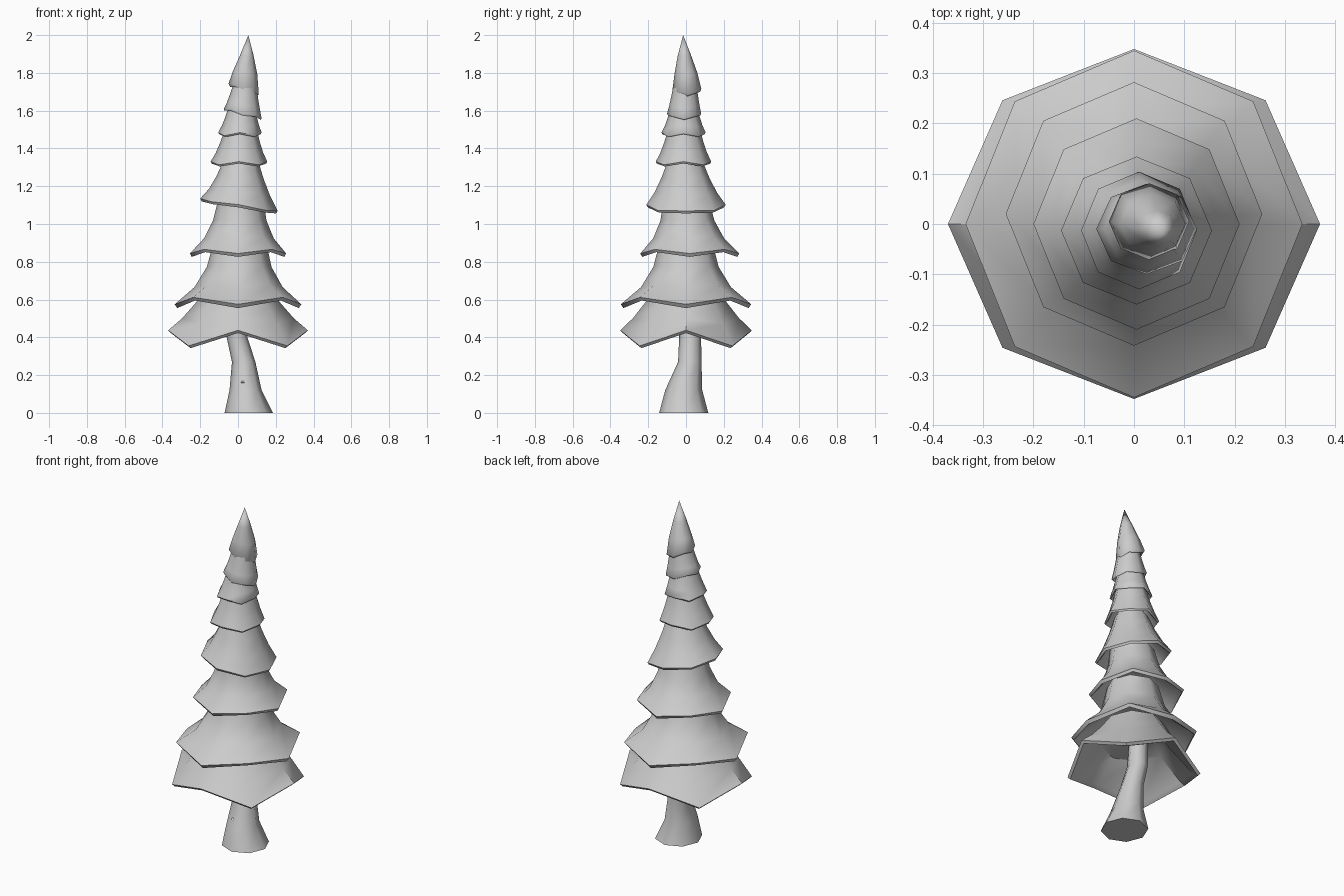
import bpy, bmesh, math
from mathutils import Vector

cube = bpy.data.objects.get("Cube")
if cube:
    bpy.data.objects.remove(cube, do_unlink=True)

grey = bpy.data.materials.new("plain grey")
grey.use_nodes = True
grey.diffuse_color = (0.6, 0.6, 0.6, 1)
grey.node_tree.nodes["Principled BSDF"].inputs["Base Color"].default_value = (0.6, 0.6, 0.6, 1)

SIDES = 8


def octagon(cx, cy, rx, ry, z, z_corner=None, tilt=0.0):
    """Eight-sided ring; z_corner is the height of the diagonal points."""
    ring = []
    for i in range(SIDES):
        a = math.tau * i / SIDES
        dx, dy = rx * math.cos(a), ry * math.sin(a)
        height = z_corner if (i % 2 and z_corner is not None) else z
        ring.append(Vector((cx + dx, cy + dy, height + tilt * dx)))
    return ring


def loft(name, rings, apex=None, angle=50):
    """Skin a list of rings, capping both ends (or ending in a point)."""
    bm = bmesh.new()
    loops = [[bm.verts.new(p) for p in ring] for ring in rings]
    for low, high in zip(loops, loops[1:]):
        for i in range(SIDES):
            j = (i + 1) % SIDES
            bm.faces.new((low[i], low[j], high[j], high[i]))
    bm.faces.new(loops[0][::-1])
    if apex:
        tip = bm.verts.new(apex)
        for i in range(SIDES):
            bm.faces.new((loops[-1][i], loops[-1][(i + 1) % SIDES], tip))
    else:
        bm.faces.new(loops[-1])
    bmesh.ops.recalc_face_normals(bm, faces=bm.faces)
    mesh = bpy.data.meshes.new(name)
    bm.to_mesh(mesh)
    bm.free()
    mesh.materials.append(grey)
    obj = bpy.data.objects.new(name, mesh)
    bpy.context.collection.objects.link(obj)
    bpy.ops.object.select_all(action="DESELECT")
    obj.select_set(True)
    bpy.context.view_layer.objects.active = obj
    bpy.ops.object.shade_smooth_by_angle(angle=math.radians(angle))
    return obj


def tier(name, rim, top, flare, apex=None):
    """Hollow skirt of branches: inner roof, lip, flared outside, neck."""
    cx, cy, rx, ry, z, z_corner, tilt = rim
    tx, ty, tr, tz = top
    rise = tz - z

    def between(t, spread):
        # ring part-way up from rim to neck; spread is how much of the rim width is left
        x, y = cx + (tx - cx) * t, cy + (ty - cy) * t
        a, b = tr + (rx - tr) * spread, tr + (ry - tr) * spread
        sag = (z_corner - z) * spread * 0.6
        return x, y, a, b, z + rise * t, z + rise * t + sag, tilt * (1 - t)

    x, y, a, b, h, hc, s = between(0.62, flare)
    rings = [
        octagon(x, y, a * 0.8, b * 0.8, h - rise * 0.15, None, s),
        octagon(cx, cy, rx * 0.88, ry * 0.88, z + rise * 0.03, z_corner + rise * 0.03, tilt),
        octagon(cx, cy, rx * 0.96, ry * 0.96, z - rise * 0.03, z_corner - rise * 0.03, tilt),
        octagon(cx, cy, rx, ry, z + rise * 0.03, z_corner + rise * 0.02, tilt),
        octagon(*between(0.3, flare + 0.32)),
        octagon(x, y, a, b, h, hc, s),
    ]
    if not apex:
        rings.append(octagon(tx, ty, tr, tr, tz))
    return loft(name, rings, apex)


# Branch tiers, bottom to top: rim (centre, radii, heights, tilt), neck, flare
tier("branches_1", (0, 0, .37, .348, .43, .35, 0), (0, 0, .16, .67), .32)
tier("branches_2", (0, 0, .335, .345, .565, .605, 0), (.01, 0, .14, .9), .16)
tier("branches_3", (0, .02, .255, .262, .835, .86, 0), (.015, 0, .12, 1.13), .16)
tier("branches_4", (.005, 0, .205, .21, 1.095, 1.09, -.16), (.015, -.005, .09, 1.34), .3)
tier("branches_5", (.005, -.013, .15, .147, 1.325, 1.31, 0), (.015, -.01, .085, 1.5), .3)
tier("branches_6", (.01, -.013, .115, .117, 1.48, 1.465, 0), (.02, -.01, .07, 1.62), .3)
tier("branches_7", (.025, -.01, .1, .09, 1.58, 1.59, -.25), (.035, -.005, .06, 1.74), .35)

# Pointed crown
crown = [
    octagon(.04, 0, .05, .05, 1.74),
    octagon(.03, .005, .07, .07, 1.7, 1.71, -.35),
    octagon(.03, .005, .08, .076, 1.715, 1.72, -.35),
    octagon(.037, 0, .065, .06, 1.8, None, -.1),
    octagon(.046, -.008, .037, .036, 1.89),
]
loft("crown", crown, (.055, -.015, 2.0))

# Bent trunk with flared foot
trunk = [
    octagon(.057, -.012, .128, .13, 0),
    octagon(.04, -.012, .085, .098, .12),
    octagon(.03, .02, .062, .062, .27),
    octagon(-.005, .022, .055, .058, .4),
    octagon(-.02, .015, .05, .05, .6),
]
loft("trunk", trunk, angle=60)

# Small knot on the trunk front
knot = [
    octagon(.03, -.055, .018, .02, .15),
    octagon(.03, -.08, .016, .014, .16),
    octagon(.03, -.06, .012, .012, .18),
]
loft("trunk_knot", knot)
